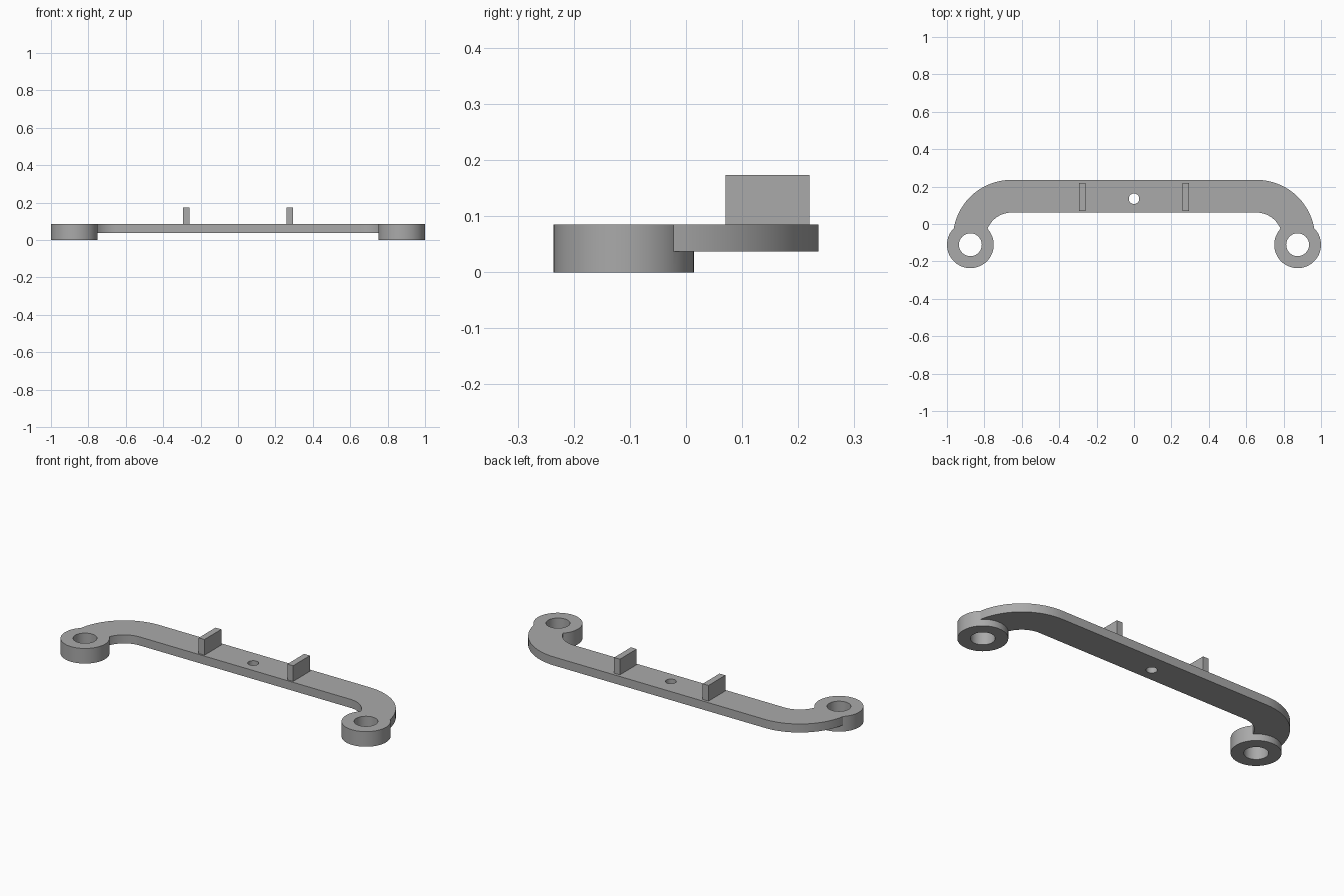
import bpy, bmesh
from math import sin, cos, pi, radians

cube = bpy.data.objects.get("Cube")
if cube:
    bpy.data.objects.remove(cube, do_unlink=True)

BOTTOM, TOP = 0.037, 0.085
RING_X, RING_Y, RING_R, HOLE_R = 0.875, -0.111, 0.125, 0.061

grey = bpy.data.materials.new("plain grey")
grey.use_nodes = True
colour = (0.4, 0.4, 0.4, 1)
grey.diffuse_color = colour
grey.node_tree.nodes["Principled BSDF"].inputs["Base Color"].default_value = colour


def prism(name, outline, z0, z1):
    """Extrude a flat outline between two heights."""
    bm = bmesh.new()
    face = bm.faces.new([bm.verts.new((x, y, z0)) for x, y in outline])
    extruded = bmesh.ops.extrude_face_region(bm, geom=[face])["geom"]
    bmesh.ops.translate(bm, vec=(0, 0, z1 - z0),
                        verts=[v for v in extruded if isinstance(v, bmesh.types.BMVert)])
    bmesh.ops.recalc_face_normals(bm, faces=bm.faces)
    mesh = bpy.data.meshes.new(name)
    bm.to_mesh(mesh)
    bm.free()
    mesh.materials.append(grey)
    obj = bpy.data.objects.new(name, mesh)
    bpy.context.collection.objects.link(obj)
    return obj


def arc(cx, cy, r, start, end, steps):
    angles = [start + (end - start) * i / steps for i in range(steps + 1)]
    return [(cx + r * cos(a), cy + r * sin(a)) for a in angles]


def circle(cx, cy, r, sides=64):
    return arc(cx, cy, r, 0, 2 * pi, sides)[:-1]


def combine(target, other, operation):
    """Merge or cut with another solid, then discard it."""
    bpy.context.view_layer.objects.active = target
    mod = target.modifiers.new("combine", 'BOOLEAN')
    mod.operation, mod.solver, mod.object = operation, 'EXACT', other
    bpy.ops.object.modifier_apply(modifier=mod.name)
    bpy.data.objects.remove(other, do_unlink=True)


# Flat bar with a curved arm at each end
bend_x, bend_y = 0.655, -0.077
right_half = (arc(bend_x, bend_y, 0.138, pi / 2, 0, 24)
              + arc(bend_x, bend_y, 0.313, 0, pi / 2, 32))
bracket = prism("bracket_body",
                right_half + [(-x, y) for x, y in reversed(right_half)], BOTTOM, TOP)

# Thick mounting rings at the arm ends
for side in (-1, 1):
    boss = prism("ring", circle(side * RING_X, RING_Y, RING_R), 0, TOP)
    combine(bracket, boss, 'UNION')

# Bolt holes and the small centre hole
for x, y, r in ((-RING_X, RING_Y, HOLE_R), (RING_X, RING_Y, HOLE_R), (0, 0.135, 0.028)):
    combine(bracket, prism("hole_cutter", circle(x, y, r), -0.1, 0.2), 'DIFFERENCE')

bpy.ops.object.select_all(action='DESELECT')
bracket.select_set(True)
bpy.context.view_layer.objects.active = bracket
bpy.ops.object.shade_smooth_by_angle(angle=radians(30))

# Upright tabs on the bar
for side, label in ((1, "left"), (-1, "right")):
    a, b = side * 0.258, side * 0.294
    prism(label + "_tab", [(a, 0.07), (b, 0.07), (b, 0.22), (a, 0.22)], TOP, 0.173)
